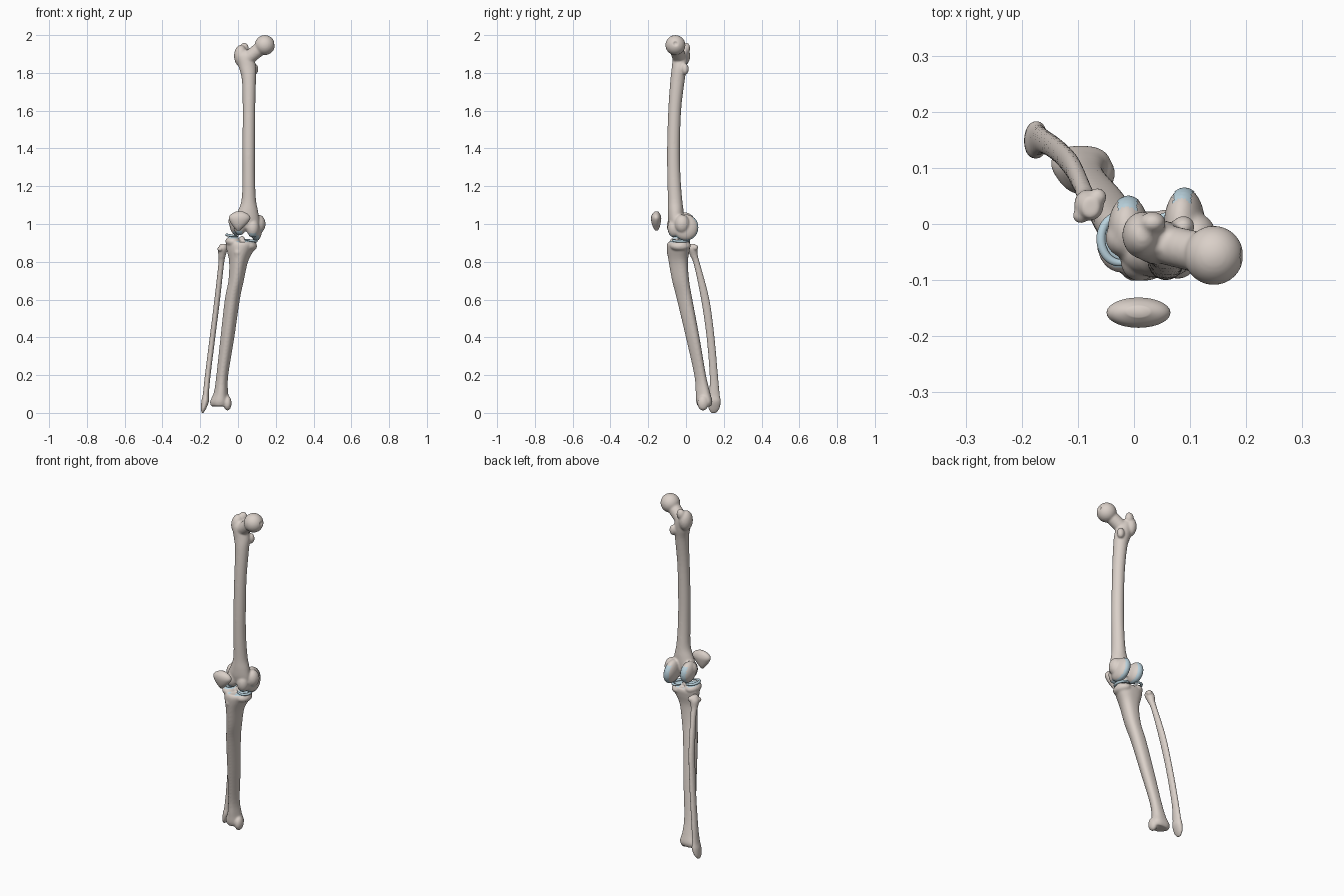
import bpy, bmesh, math
from mathutils import Vector, Matrix

if "Cube" in bpy.data.objects:
    bpy.data.objects.remove(bpy.data.objects["Cube"])


def material(name, col):
    m = bpy.data.materials.new(name)
    m.diffuse_color = (*col, 1)
    m.use_nodes = True
    m.node_tree.nodes["Principled BSDF"].inputs["Base Color"].default_value = m.diffuse_color
    return m


BONE = material("bone", (0.70, 0.63, 0.58))
CART = material("cartilage", (0.50, 0.66, 0.74))


def catmull(rows, steps=5):
    out, n = [], len(rows)
    for i in range(n - 1):
        p = [rows[max(0, min(n - 1, i + k))] for k in (-1, 0, 1, 2)]
        for s in range(steps):
            t = s / steps
            out.append([0.5 * (2 * b + (c - a) * t + (2 * a - 5 * b + 4 * c - d) * t * t
                               + (3 * b - a - 3 * c + d) * t ** 3) for a, b, c, d in zip(*p)])
    return out + [list(rows[-1])]


def skin(bm, rings):
    """Closed skin over a list of point rings."""
    rings = [[bm.verts.new(p) for p in r] for r in rings]
    for r0, r1 in zip(rings, rings[1:]):
        for k in range(len(r0)):
            j = (k + 1) % len(r0)
            bm.faces.new((r0[k], r0[j], r1[j], r1[k]))
    bm.faces.new(rings[0][::-1])
    bm.faces.new(rings[-1])


def tube(bm, rows, tri=0.0, turn=0.0, sides=28):
    """Loft of horizontal rings: x, y, z, half width, half depth."""
    rings = []
    for x, y, z, a, b in catmull(rows):
        ring = []
        for k in range(sides):
            t = math.tau * k / sides
            r = 1 + tri * math.cos(3 * (t - turn))
            ring.append((x + max(a, .002) * r * math.cos(t), y + max(b, .002) * r * math.sin(t), z))
        rings.append(ring)
    skin(bm, rings)


def blob(bm, c, r, tilt=0.0, sides=24, rows=14):
    m = Matrix.Translation(c) @ Matrix.Rotation(tilt, 4, 'Y') @ Matrix.Diagonal((*r, 1))
    rings = []
    for i in range(rows + 1):
        a = math.pi * (i / rows - .5) * .99
        rings.append([m @ Vector((math.cos(a) * math.cos(math.tau * k / sides),
                                  math.cos(a) * math.sin(math.tau * k / sides), math.sin(a)))
                      for k in range(sides)])
    skin(bm, rings)


def bridge(bm, p, q, r0, r1, n=6):
    p, q = Vector(p), Vector(q)
    for i in range(n + 1):
        r = r0 + (r1 - r0) * i / n
        blob(bm, p.lerp(q, i / n), (r, r, r))


def finish(bm, name, mat, voxel=0, smooth=6):
    """Make the object; with a voxel size, fuse overlapping pieces into one skin."""
    bmesh.ops.recalc_face_normals(bm, faces=bm.faces)
    me = bpy.data.meshes.new(name)
    bm.to_mesh(me)
    bm.free()
    ob = bpy.data.objects.new(name, me)
    bpy.context.collection.objects.link(ob)
    bpy.ops.object.select_all(action='DESELECT')
    ob.select_set(True)
    bpy.context.view_layer.objects.active = ob
    if voxel:
        rm = ob.modifiers.new("fuse", 'REMESH')
        rm.mode, rm.voxel_size = 'VOXEL', voxel
        sm = ob.modifiers.new("soften", 'SMOOTH')
        sm.factor, sm.iterations = 0.5, smooth
        for m in ("fuse", "soften"):
            bpy.ops.object.modifier_apply(modifier=m)
    ob.data.materials.clear()
    ob.data.materials.append(mat)
    bpy.ops.object.shade_smooth()
    return ob


def skin_patch(src, name, keep):
    """Thin cartilage layer lifted off selected faces of a bone."""
    bm = bmesh.new()
    bm.from_mesh(src.data)
    bm.normal_update()
    drop = [f for f in bm.faces if not keep(f.calc_center_median(), f.normal)]
    for v in bm.verts:
        v.co += v.normal * 0.0015
    bmesh.ops.delete(bm, geom=drop, context='FACES')
    me = bpy.data.meshes.new(name)
    bm.to_mesh(me)
    bm.free()
    me.materials.clear()
    me.materials.append(CART)
    bpy.context.collection.objects.link(bpy.data.objects.new(name, me))


# femur: shaft, head and neck, trochanters, condyles
bm = bmesh.new()
tube(bm, [(.045, -.05, .975, .068, .034), (.045, -.053, 1.02, .068, .042), (.053, -.055, 1.07, .053, .042),
          (.057, -.058, 1.13, .038, .038), (.057, -.064, 1.25, .033, .035), (.057, -.066, 1.4, .033, .034),
          (.058, -.06, 1.6, .033, .034), (.058, -.045, 1.76, .037, .038), (.05, -.035, 1.83, .046, .04),
          (.035, -.03, 1.89, .045, .038), (.03, -.025, 1.92, .03, .025)])
blob(bm, (.142, -.056, 1.947), (.053, .053, .053), sides=32, rows=20)
bridge(bm, (.05, -.035, 1.875), (.125, -.053, 1.935), .036, .037)
blob(bm, (.015, -.02, 1.89), (.036, .042, .058))
blob(bm, (.033, .002, 1.93), (.024, .02, .03))
blob(bm, (.088, -.005, 1.82), (.02, .02, .03))
blob(bm, (.09, -.002, .982), (.036, .067, .07), -.15)
blob(bm, (.108, -.02, 1.0), (.038, .04, .05))
blob(bm, (-.01, -.008, 1.0), (.036, .058, .062), -.1)
blob(bm, (-.015, -.025, 1.015), (.036, .035, .04))
blob(bm, (.01, -.066, .99), (.034, .036, .048))
blob(bm, (.078, -.064, .98), (.034, .034, .05))
femur = finish(bm, "femur", BONE, .005)
pit = Vector((.195, -.056, 1.955))
for v in femur.data.vertices:
    d = (v.co - pit).length
    if d < .014:
        v.co.x -= .008 * (1 - (d / .014) ** 2)

# femoral cartilage: back and underside of both condyles
skin_patch(femur, "lateral_condyle_cartilage",
           lambda c, n: c.x < .022 and c.z < 1.045 and abs(n.x) < .65 and (c.y > .02 or n.z < -.45))
skin_patch(femur, "medial_condyle_cartilage",
           lambda c, n: .056 < c.x < .125 and c.z < 1.03 and abs(n.x) < .65 and (c.y > .03 or n.z < -.45))

# tibia: plateau, tuberosity, three-sided shaft, inner ankle
bm = bmesh.new()
tube(bm, [(-.095, .1, .035, .045, .035), (-.095, .1, .06, .052, .043), (-.09, .092, .11, .037, .038),
          (-.083, .077, .2, .031, .031), (-.056, .038, .4, .036, .036), (-.03, -.004, .6, .039, .041),
          (-.01, -.025, .7, .04, .045), (.003, -.037, .8, .049, .051), (.012, -.036, .86, .07, .06),
          (.017, -.034, .89, .08, .062), (.017, -.033, .905, .074, .056)], tri=.08, turn=-math.pi / 2)
blob(bm, (.055, -.03, .885), (.046, .056, .03), .15)
blob(bm, (-.025, -.032, .905), (.042, .055, .03), .15)
blob(bm, (.022, -.025, .92), (.014, .02, .018))
bridge(bm, (.0, -.078, .85), (-.004, -.06, .76), .024, .014)
blob(bm, (-.056, .09, .052), (.022, .03, .04))
tibia = finish(bm, "tibia", BONE, .005)
skin_patch(tibia, "tibial_cartilage", lambda c, n: c.z > .885 and n.z > .75 and abs(c.x - .022) > .013)

# fibula: knob at the top, slim shaft, outer ankle
bm = bmesh.new()
tube(bm, [(-.188, .146, .0, .005, .012), (-.183, .148, .02, .013, .028), (-.174, .15, .06, .02, .034),
          (-.17, .15, .1, .016, .028), (-.16, .147, .2, .015, .022), (-.135, .13, .4, .015, .021),
          (-.11, .102, .6, .015, .022), (-.09, .06, .78, .015, .017), (-.085, .043, .83, .019, .02),
          (-.08, .033, .87, .026, .027), (-.077, .03, .895, .015, .018)])
bridge(bm, (-.095, .015, .868), (-.065, .048, .875), .014, .016, 4)
finish(bm, "fibula", BONE, .004, 4)

# patella: broad top, pointed lower end
bm = bmesh.new()
tube(bm, [(.002, -.155, .965, .008, .007), (.003, -.157, .982, .024, .017), (.006, -.158, 1.005, .044, .024),
          (.008, -.158, 1.03, .057, .027), (.008, -.158, 1.05, .047, .022), (.008, -.156, 1.065, .02, .01)])
finish(bm, "patella", BONE)

# menisci: two crescents resting on the plateau, open toward the middle
for name, cx, cz, rx, face in (("lateral_meniscus", -.025, .937, .034, 0), ("medial_meniscus", .06, .914, .035, math.pi)):
    bm, rings = bmesh.new(), []
    for i in range(41):
        t = face + math.radians(40 + 280 * i / 40)
        w = .008 * max(.15, math.sin(math.pi * i / 40) ** .4)
        out = Vector((math.cos(t), math.sin(t), 0))
        mid = Vector((cx + rx * out.x, -.027 + .042 * out.y, cz - .15 * rx * out.x))
        rings.append([mid + w * (out * math.cos(math.tau * k / 12) + Vector((0, 0, .9 * math.sin(math.tau * k / 12))))
                      for k in range(12)])
    skin(bm, rings)
    finish(bm, name, CART)
